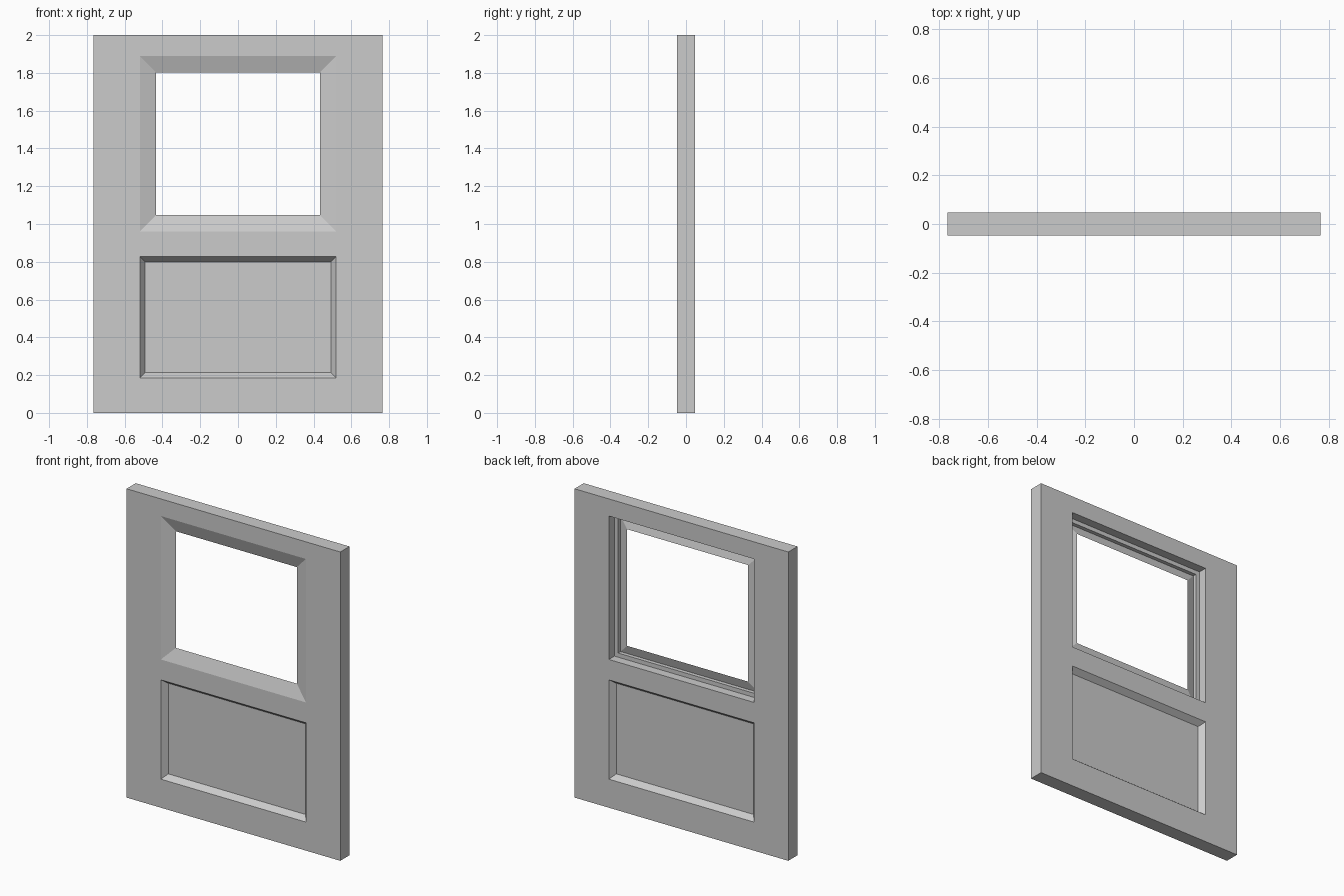
import bpy, bmesh

if "Cube" in bpy.data.objects:
    bpy.data.objects.remove(bpy.data.objects["Cube"])

W, T = 0.766, 0.047            # half width, half thickness
HX = 0.52                      # half width of both openings
XS = [-W, -HX, HX, W]
ZS = [0.0, 0.185, 0.828, 0.96, 1.889, 2.0]

bm = bmesh.new()


def quad(*pts):
    bm.faces.new([bm.verts.new(p) for p in pts])


def ring(inset, y, z0, z1):
    x = HX - inset
    return [(-x, y, z0 + inset), (x, y, z0 + inset),
            (x, y, z1 - inset), (-x, y, z1 - inset)]


def loft(profile, z0, z1):
    """Join nested rectangles given as (inset, y)."""
    rings = [ring(i, y, z0, z1) for i, y in profile]
    for a, b in zip(rings, rings[1:]):
        for k in range(4):
            n = (k + 1) % 4
            quad(a[k], a[n], b[n], b[k])
    return rings


# front and back faces of the stiles and rails, leaving two openings
for y in (-T, T):
    for i in range(3):
        for j in range(5):
            if i == 1 and j in (1, 3):
                continue
            x0, x1, z0, z1 = XS[i], XS[i + 1], ZS[j], ZS[j + 1]
            quad((x0, y, z0), (x1, y, z0), (x1, y, z1), (x0, y, z1))

# outer edges, split to match the face grid
for i in range(3):
    for z in (0.0, 2.0):
        quad((XS[i], -T, z), (XS[i + 1], -T, z), (XS[i + 1], T, z), (XS[i], T, z))
for j in range(5):
    for x in (-W, W):
        quad((x, -T, ZS[j]), (x, -T, ZS[j + 1]), (x, T, ZS[j + 1]), (x, T, ZS[j]))

# window surround: shallow front bevel to a thin lip, stepped rebate behind
loft([(0, -T), (0.087, -0.017), (0.027, -0.035), (0.027, -0.010),
      (0, -0.010), (0, T)], ZS[3], ZS[4])

# recessed lower panel on both sides
for s in (-1, 1):
    rings = loft([(0, s * T), (0.028, s * 0.011)], ZS[1], ZS[2])
    quad(*rings[-1])

bmesh.ops.remove_doubles(bm, verts=bm.verts, dist=0.0005)
bmesh.ops.recalc_face_normals(bm, faces=bm.faces)
mesh = bpy.data.meshes.new("door_leaf")
bm.to_mesh(mesh)
bm.free()
door = bpy.data.objects.new("door_leaf", mesh)
bpy.context.collection.objects.link(door)
